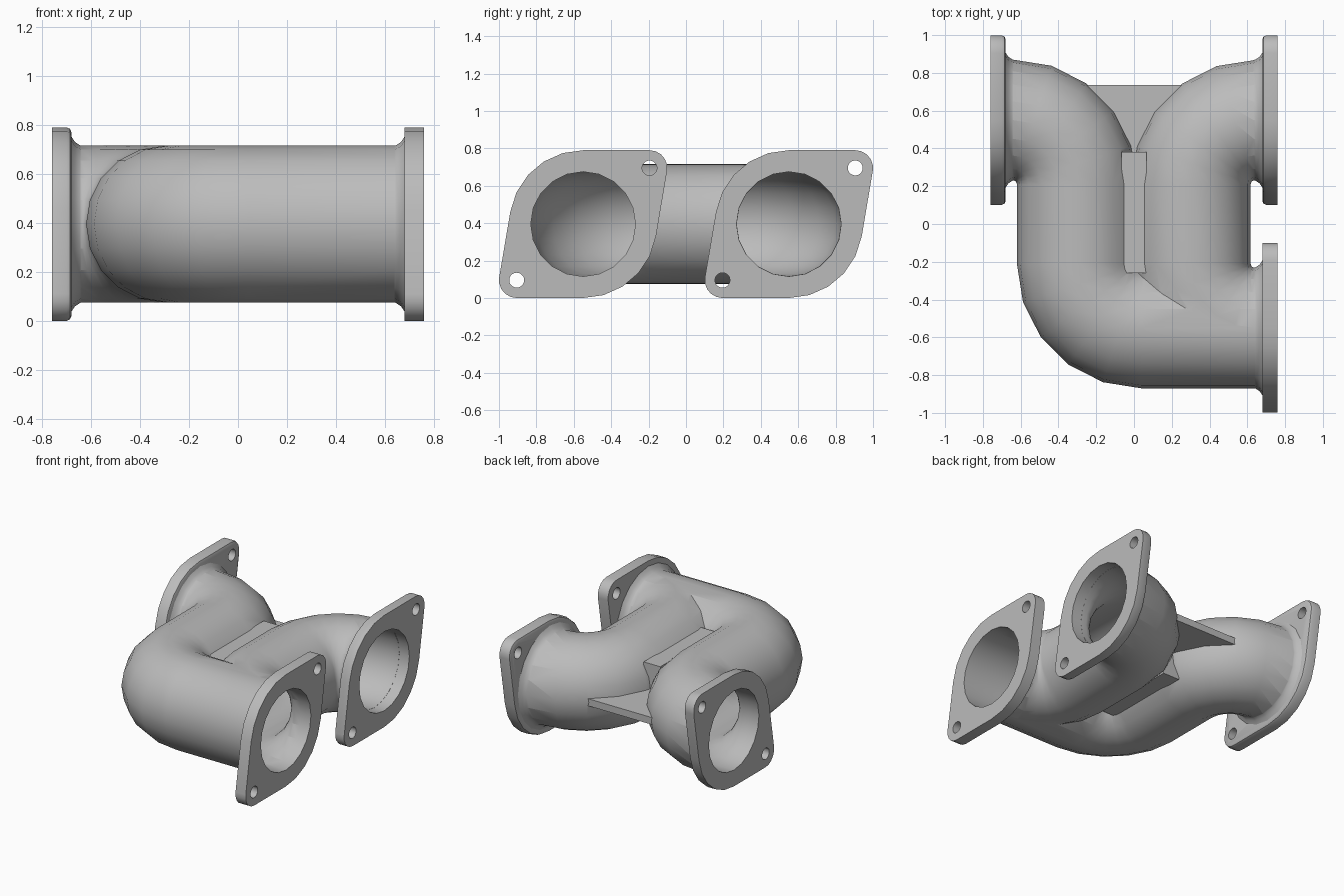
import bpy, bmesh, math
from mathutils import Vector, Matrix

cube = bpy.data.objects.get("Cube")
if cube:
    bpy.data.objects.remove(cube, do_unlink=True)

MID = 0.395      # height of the pipe centreline
PORT = 0.55      # y distance of the ports from the centre
BEND = 0.34      # centreline bend radius
SIDES = 20

metal = bpy.data.materials.new("cast_grey")
metal.use_nodes = True
metal.diffuse_color = (0.5, 0.5, 0.5, 1)
metal.node_tree.nodes["Principled BSDF"].inputs["Base Color"].default_value = (0.5, 0.5, 0.5, 1)


def loft(name, rings):
    """Closed solid through a list of equal-length vertex rings."""
    bm = bmesh.new()
    loops = [[bm.verts.new(p) for p in ring] for ring in rings]
    n = len(loops[0])
    for a, b in zip(loops, loops[1:]):
        for i in range(n):
            j = (i + 1) % n
            bm.faces.new((a[i], a[j], b[j], b[i]))
    bm.faces.new(loops[0][::-1])
    bm.faces.new(loops[-1])
    bmesh.ops.recalc_face_normals(bm, faces=bm.faces)
    mesh = bpy.data.meshes.new(name)
    bm.to_mesh(mesh)
    bm.free()
    mesh.materials.append(metal)
    obj = bpy.data.objects.new(name, mesh)
    bpy.context.collection.objects.link(obj)
    return obj


def combine(target, tool, operation):
    """Apply a boolean and discard the tool."""
    mod = target.modifiers.new("boolean", 'BOOLEAN')
    mod.operation, mod.solver, mod.object = operation, 'EXACT', tool
    bpy.ops.object.select_all(action='DESELECT')
    bpy.context.view_layer.objects.active = target
    target.select_set(True)
    bpy.ops.object.modifier_apply(modifier=mod.name)
    bpy.data.objects.remove(tool, do_unlink=True)


def ring(center, direction, radius):
    side = Vector((direction.y, -direction.x, 0))
    steps = [2 * math.pi * i / SIDES for i in range(SIDES)]
    return [center + radius * (side * math.cos(a) + Vector((0, 0, math.sin(a)))) for a in steps]


def pipe(name, corners, radius, steps=5):
    """Sweep a circle along a path with rounded right-angle corners."""
    pts = [Vector((x, y, MID)) for x, y in corners]
    rings = [ring(pts[0], (pts[1] - pts[0]).normalized(), radius)]
    for before, corner, after in zip(pts, pts[1:], pts[2:]):
        d0, d1 = (corner - before).normalized(), (after - corner).normalized()
        hub = corner + BEND * (d1 - d0)
        for k in range(steps + 1):
            a = math.pi / 2 * k / steps
            point = hub + BEND * (d0 * math.sin(a) - d1 * math.cos(a))
            rings.append(ring(point, d0 * math.cos(a) + d1 * math.sin(a), radius))
    rings.append(ring(pts[-1], (pts[-1] - pts[-2]).normalized(), radius))
    return loft(name, rings)


def prism(name, outline, low, high):
    return loft(name, [[Vector((x, y, z)) for x, y in outline] for z in (low, high)])


def straight(name, side, y, z, profile):
    """Turned shape along x, from (x, radius) pairs."""
    return loft(name, [ring(Vector((side * x, y, z)), Vector((1, 0, 0)), r) for x, r in profile])


def long_path(end):
    return [(end, -PORT), (-0.3, -PORT), (-0.3, PORT), (-end, PORT)]


def branch_path(end):
    return [(end, PORT), (0.3, PORT), (0.3, -PORT), (0.67, -PORT)]


# side of the port, its y position, whether the back rim is rounded
ports = [(1, -PORT, False), (1, PORT, True), (-1, PORT, True)]

# Pipe body: long run, branch, web and filled valley between the legs
body = pipe("pipe_body", long_path(0.678), 0.32)
combine(body, pipe("branch", branch_path(0.678), 0.318), 'UNION')
web = [(-0.28, 0.735), (0.28, 0.735), (0.06, 0.36), (-0.06, 0.36)]
combine(body, prism("web", web, MID - 0.025, MID + 0.025), 'UNION')
valley = [(-0.065, -0.26), (0.065, -0.26), (0.065, 0.38), (-0.065, 0.38)]
combine(body, prism("valley", valley, MID - 0.2, MID + 0.2), 'UNION')

# Flared necks against the flanges
neck = [(0.61, 0.31), (0.645, 0.322), (0.665, 0.335), (0.682, 0.36)]
for side, y, _ in ports:
    combine(body, straight("neck", side, y, MID, neck), 'UNION')

# Hollow inside
bore = pipe("bore", long_path(0.8), 0.28)
combine(bore, pipe("branch_bore", branch_path(0.8), 0.279), 'UNION')
combine(body, bore, 'DIFFERENCE')


# Flanges: a round plate with two opposite bolt lugs
LUG = Vector((0.355, 0.30))


def flange_ring(x, y, shrink):
    arcs = [(LUG, 0.095, -9.6, 90), (Vector((0, 0)), 0.395, 90, 170.4),
            (-LUG, 0.095, 170.4, 270), (Vector((0, 0)), 0.395, 270, 350.4)]
    points = []
    for center, radius, start, stop in arcs:
        for k in range(6):
            a = math.radians(start + (stop - start) * k / 5)
            r = radius - shrink
            points.append(Vector((x, y + center.x + r * math.cos(a),
                                  MID + center.y + r * math.sin(a))))
    return points


flanges = []
for name, (side, y, rounded) in zip(("front_left_flange", "back_left_flange", "back_right_flange"), ports):
    layers = [(0.76, 0), (0.68, 0)]
    if rounded:
        layers = [(0.76, 0), (0.70, 0), (0.686, 0.006), (0.68, 0.02)]
    flange = loft(name, [flange_ring(side * x, y, s) for x, s in layers])
    combine(flange, straight("port", side, y, MID, [(0.6, 0.28), (0.8, 0.28)]), 'DIFFERENCE')
    for s in (1, -1):
        hole = straight("bolt_hole", side, y + s * LUG.x, MID + s * LUG.y, [(0.6, 0.04), (0.8, 0.04)])
        combine(flange, hole, 'DIFFERENCE')
    flanges.append(flange)

# Smooth curved walls, keep edges crisp
bpy.ops.object.select_all(action='DESELECT')
for obj in [body] + flanges:
    obj.select_set(True)
bpy.context.view_layer.objects.active = body
bpy.ops.object.shade_smooth_by_angle(angle=math.radians(32))
